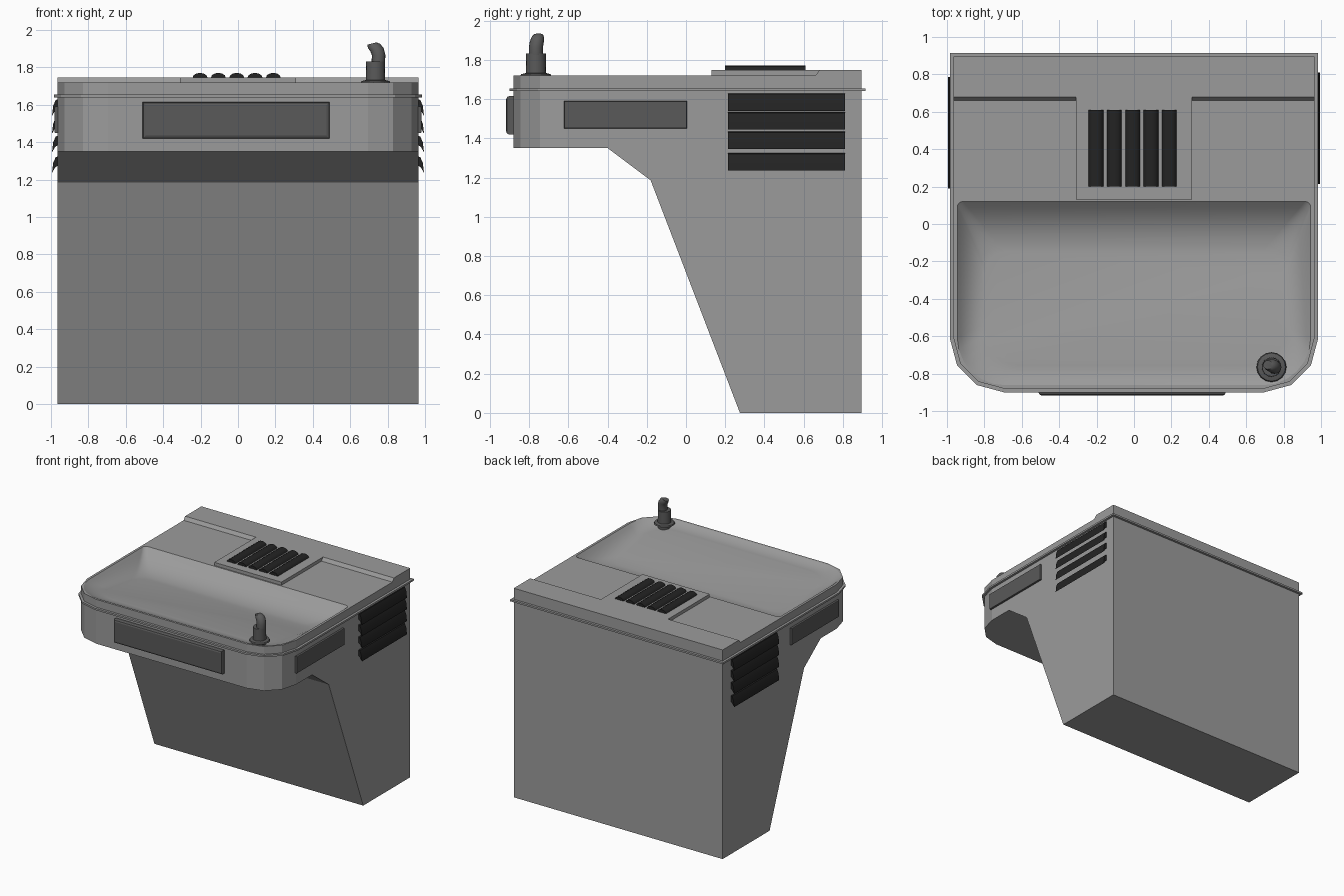
import bpy, bmesh, math
from mathutils import Vector

cube = bpy.data.objects.get("Cube")
if cube:
    bpy.data.objects.remove(cube)


def material(name, value):
    m = bpy.data.materials.new(name)
    m.use_nodes = True
    colour = (value, value, value, 1)
    m.diffuse_color = colour
    m.node_tree.nodes["Principled BSDF"].inputs["Base Color"].default_value = colour
    return m


STEEL = material("brushed steel grey", 0.33)
DARK = material("dark grey", 0.1)
BLACK = material("vent black", 0.017)


def finish(name, bm, mat, smooth=0):
    bmesh.ops.recalc_face_normals(bm, faces=bm.faces)
    me = bpy.data.meshes.new(name)
    bm.to_mesh(me)
    bm.free()
    me.materials.append(mat)
    ob = bpy.data.objects.new(name, me)
    bpy.context.collection.objects.link(ob)
    if smooth:
        bpy.ops.object.select_all(action="DESELECT")
        ob.select_set(True)
        bpy.context.view_layer.objects.active = ob
        bpy.ops.object.shade_smooth_by_angle(angle=math.radians(smooth))
    return ob


def ring(bm, pts):
    return [bm.verts.new(p) for p in pts]


def bridge(bm, a, b):
    n = len(a)
    for i in range(n):
        bm.faces.new((a[i], a[(i + 1) % n], b[(i + 1) % n], b[i]))


def prism(bm, pts, place, a, b):
    """Extrude a 2D profile from a to b; place maps (u, v, w) to a point."""
    r0 = ring(bm, [place(u, v, a) for u, v in pts])
    r1 = ring(bm, [place(u, v, b) for u, v in pts])
    bridge(bm, r0, r1)
    bm.faces.new(r0)
    bm.faces.new(r1)


def across_x(u, v, w):
    return (w, u, v)


def along_y(u, v, w):
    return (u, w, v)


def outline(hw, front, back, rf, rb, n):
    """Plan outline with rounded front and back corners."""
    pts = []
    for sx, y, r, start in ((1, front, rf, -90), (1, back, rb, 0),
                            (-1, back, rb, 90), (-1, front, rf, 180)):
        cx = sx * (hw - r)
        cy = y + r if y == front else y - r
        for i in range(n + 1 if r else 1):
            a = math.radians(start + 90 * i / n)
            pts.append((cx + r * math.cos(a), cy + r * math.sin(a)))
    return pts


def loft(name, rings, mat, n=16):
    """Round tube through (x, y, z, radius, tilt) sections."""
    bm = bmesh.new()
    prev = None
    for x, y, z, r, tilt in rings:
        cur = []
        for i in range(n):
            a = math.tau * i / n
            cur.append((x + r * math.cos(a), y + r * math.sin(a), z + tilt * math.cos(a)))
        cur = ring(bm, cur)
        if prev:
            bridge(bm, prev, cur)
        else:
            bm.faces.new(cur)
        prev = cur
    bm.faces.new(prev)
    return finish(name, bm, mat, 40)


# Cabinet: side profile with rounded front corners, open under the basin
bm = bmesh.new()
prism(bm, [(0.895, 0), (0.275, 0), (-0.18, 1.185), (-0.40, 1.35),
           (-0.88, 1.35), (-0.88, 1.645), (0.895, 1.645)], across_x, -0.965, 0.965)
corners = [e for e in bm.edges if all(v.co.y < -0.87 for v in e.verts)
           and abs(e.verts[0].co.x - e.verts[1].co.x) < 0.01]
bmesh.ops.bevel(bm, geom=corners, offset=0.27, segments=3, profile=0.5, affect="EDGES")
lid = [f for f in bm.faces if all(v.co.z > 1.64 for v in f.verts)]
bmesh.ops.delete(bm, geom=lid, context="FACES_ONLY")
finish("cabinet", bm, STEEL)

# Top: thin flange, upright rim and flat deck with the basin opening
bm = bmesh.new()
prev = None
for grow, z in ((0, 1.64), (0.02, 1.64), (0.02, 1.655), (0, 1.655), (0, 1.72)):
    plan = outline(0.965 + grow, -0.88 - grow, 0.895 + grow, 0.27 + grow, 0, 3)
    cur = ring(bm, [(x, y, z) for x, y in plan])
    if prev:
        bridge(bm, prev, cur)
    prev = cur
opening = ring(bm, [(x, y, 1.72) for x, y in outline(0.945, -0.862, 0.12, 0.255, 0.03, 6)])
edges = []
for loop in (prev, opening):
    for i, v in enumerate(loop):
        nxt = loop[(i + 1) % len(loop)]
        edges.append(bm.edges.get((v, nxt)) or bm.edges.new((v, nxt)))
bmesh.ops.triangle_fill(bm, use_beauty=True, use_dissolve=False, edges=edges, normal=(0, 0, 1))
finish("deck_and_flange", bm, STEEL)

# Basin: concave walls falling to a floor that is deepest at the back
bm = bmesh.new()
rim = outline(0.945, -0.862, 0.12, 0.255, 0.03, 6)
floor = outline(0.80, -0.74, -0.15, 0.2, 0.12, 6)
prev = None
steps = 8
for k in range(steps + 1):
    t = k / steps
    drop = 1 - (1 - t) ** 2.3
    pts = []
    for (x0, y0), (x1, y1) in zip(rim, floor):
        depth = 0.12 + 0.15 * (y1 + 0.15)
        pts.append((x0 + (x1 - x0) * t, y0 + (y1 - y0) * t, 1.72 - depth * drop))
    cur = ring(bm, pts)
    if prev:
        bridge(bm, prev, cur)
    prev = cur
bm.faces.new(prev)
finish("basin", bm, STEEL, 50)

# Raised back ledge and the vent platform in front of it
bm = bmesh.new()
prism(bm, [(0.66, 1.72), (0.68, 1.747), (0.895, 1.747), (0.895, 1.72)], across_x, -0.965, 0.965)
finish("back_ledge", bm, STEEL)
bm = bmesh.new()
prism(bm, [(0.13, 1.72), (0.13, 1.747), (0.68, 1.747), (0.68, 1.72)], across_x, -0.31, 0.31)
finish("vent_platform", bm, STEEL)

# Top vent: five domed slats
bm = bmesh.new()
for i in range(5):
    cx = -0.203 + 0.098 * i
    dome = [(cx + 0.04 * math.cos(math.pi * k / 6), 1.745 + 0.026 * math.sin(math.pi * k / 6))
            for k in range(7)]
    prism(bm, dome, along_y, 0.2, 0.61)
finish("top_vent_slats", bm, BLACK, 40)

# Side vents: four hooded louvres on each side
for name, s, y0, y1 in (("left_vent", 1, 0.215, 0.81), ("right_vent", -1, 0.19, 0.785)):
    bm = bmesh.new()
    for top in (1.63, 1.535, 1.435, 1.325):
        low = top - 0.09
        hood = [(0, top), (0.012, top - 0.005), (0.025, top - 0.035), (0.032, low),
                (0.015, low + 0.03), (0, low + 0.04)]
        prism(bm, [(s * (0.963 + d), z) for d, z in hood], along_y, y0, y1)
    finish(name, bm, BLACK, 40)


def push_bar(name, centre, half, out, thick, bevel):
    """Bevelled pad; out is the direction it faces."""
    bm = bmesh.new()
    bmesh.ops.create_cube(bm, size=2)
    for v in bm.verts:
        v.co = Vector(centre) + Vector([c * h for c, h in zip(v.co, half)])
    out = Vector(out)
    face = max(bm.faces, key=lambda f: f.calc_center_median().dot(out))
    bmesh.ops.bevel(bm, geom=list(face.edges), offset=bevel, segments=2,
                    profile=0.5, affect="EDGES")
    finish(name, bm, DARK)


# Push bars
push_bar("front_push_bar", (-0.01, -0.895, 1.517), (0.5, 0.022, 0.098), (0, -1, 0), 0.04, 0.016)
for name, s in (("left_push_bar", 1), ("right_push_bar", -1)):
    push_bar(name, (s * 0.97, -0.308, 1.52), (0.012, 0.313, 0.07), (s, 0, 0), 0.02, 0.006)

# Bubbler: base ring, body and curved hood leaning inward
SX, SY = 0.735, -0.765
loft("bubbler_base", [(SX, SY, 1.66, 0.05, 0), (SX, SY, 1.715, 0.05, 0), (SX, SY, 1.717, 0.08, 0),
                      (SX, SY, 1.727, 0.075, 0), (SX, SY, 1.733, 0.05, 0)], DARK)
loft("bubbler_body", [(SX, SY, 1.73, 0.052, 0), (SX, SY, 1.832, 0.05, 0)], DARK)
loft("bubbler_hood", [(SX + 0.015, SY, 1.825, 0.036, 0), (SX + 0.017, SY, 1.865, 0.036, 0),
                      (SX + 0.008, SY + 0.005, 1.895, 0.036, 0.008),
                      (SX - 0.008, SY + 0.01, 1.915, 0.032, 0.012),
                      (SX - 0.02, SY + 0.012, 1.928, 0.024, 0.006)], DARK)
